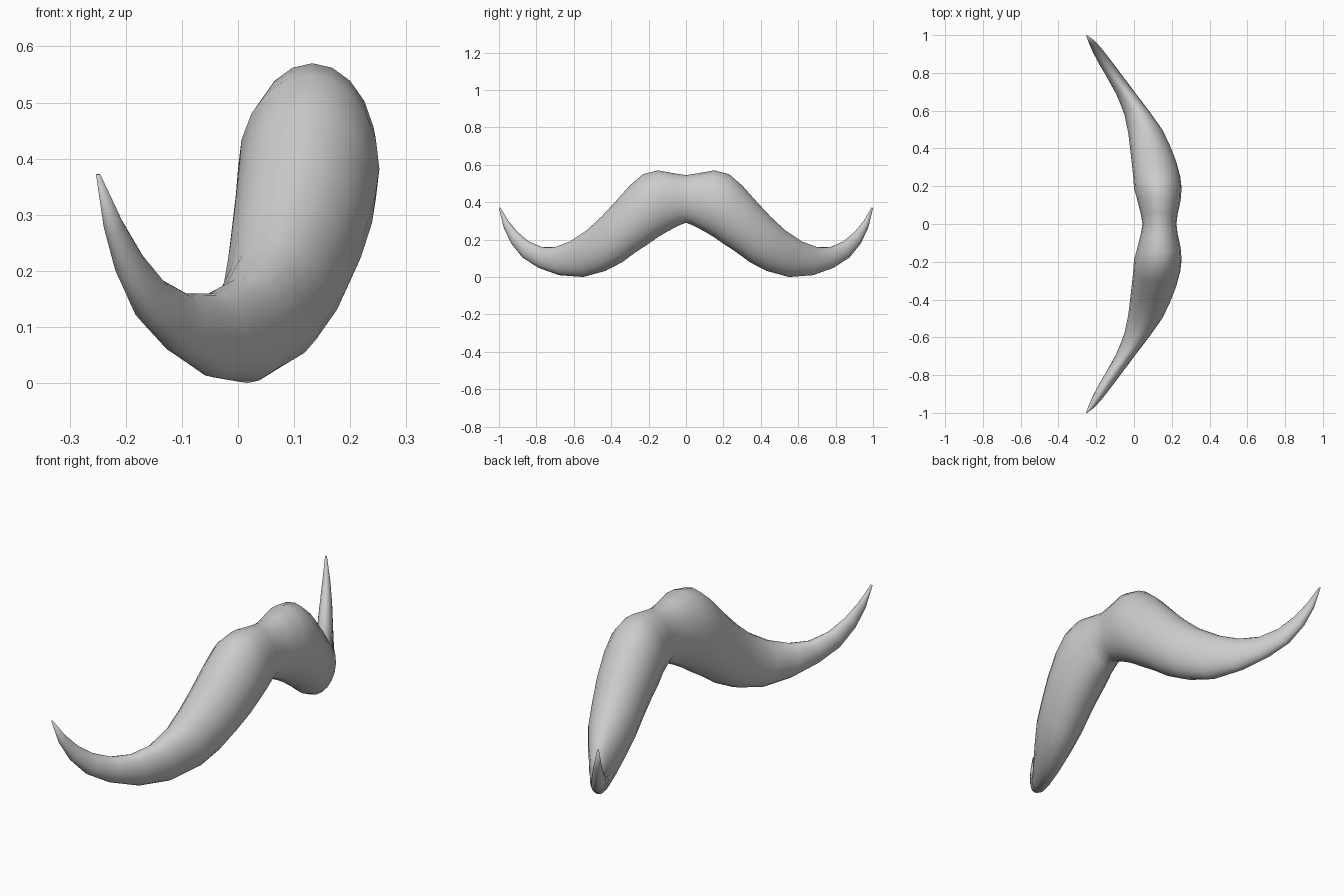
import bpy, bmesh
from math import cos, sin, tau
from mathutils import Vector

if "Cube" in bpy.data.objects:
    bpy.data.objects.remove(bpy.data.objects["Cube"])

SIDES = 20

# Cross-sections from the centre to one tip:
# top y, top z, bottom y, bottom z, x min, x max
SECTIONS = [
    (0.00, 0.545, 0.00, 0.290, 0.045, 0.225),
    (0.06, 0.554, 0.035, 0.277, 0.037, 0.230),
    (0.15, 0.570, 0.10, 0.243, 0.018, 0.247),
    (0.23, 0.550, 0.15, 0.213, 0.000, 0.252),
    (0.30, 0.490, 0.20, 0.178, -0.004, 0.245),
    (0.38, 0.400, 0.27, 0.132, -0.012, 0.225),
    (0.45, 0.325, 0.34, 0.080, -0.020, 0.197),
    (0.53, 0.250, 0.43, 0.033, -0.030, 0.157),
    (0.62, 0.190, 0.55, 0.000, -0.052, 0.085),
    (0.70, 0.160, 0.68, 0.010, -0.095, 0.010),
    (0.77, 0.160, 0.79, 0.050, -0.145, -0.058),
    (0.84, 0.190, 0.875, 0.105, -0.190, -0.118),
    (0.90, 0.240, 0.935, 0.180, -0.220, -0.165),
    (0.95, 0.300, 0.975, 0.265, -0.240, -0.205),
    (0.993, 0.373, 1.00, 0.369, -0.253, -0.245),
]

# Loft one half of the moustache through elliptical rings
bm = bmesh.new()
rings = []
for ty, tz, by, bz, x0, x1 in SECTIONS:
    top, bot = Vector((0, ty, tz)), Vector((0, by, bz))
    centre = (top + bot) / 2 + Vector(((x0 + x1) / 2, 0, 0))
    up, side = (top - bot) / 2, Vector(((x1 - x0) / 2, 0, 0))
    rings.append([bm.verts.new(centre + side * cos(tau * i / SIDES) + up * sin(tau * i / SIDES))
                  for i in range(SIDES)])
for a, b in zip(rings, rings[1:]):
    for i in range(SIDES):
        j = (i + 1) % SIDES
        bm.faces.new((a[i], a[j], b[j], b[i]))
bm.faces.new(rings[-1])
bmesh.ops.recalc_face_normals(bm, faces=bm.faces)
# Keep normals pointing outwards even though the centre end is open
if sum(f.normal.dot(f.calc_center_median() - Vector((0.12, 0.1, 0.4)))
       for f in bm.faces if f.calc_center_median().y < 0.2) < 0:
    bmesh.ops.reverse_faces(bm, faces=bm.faces)

mesh = bpy.data.meshes.new("moustache")
bm.to_mesh(mesh)
bm.free()
moustache = bpy.data.objects.new("moustache", mesh)
bpy.context.collection.objects.link(moustache)

# Mirror to the other half
mirror = moustache.modifiers.new("mirror", 'MIRROR')
mirror.use_axis = (False, True, False)
mirror.merge_threshold = 0.0005

for p in mesh.polygons:
    p.use_smooth = True
